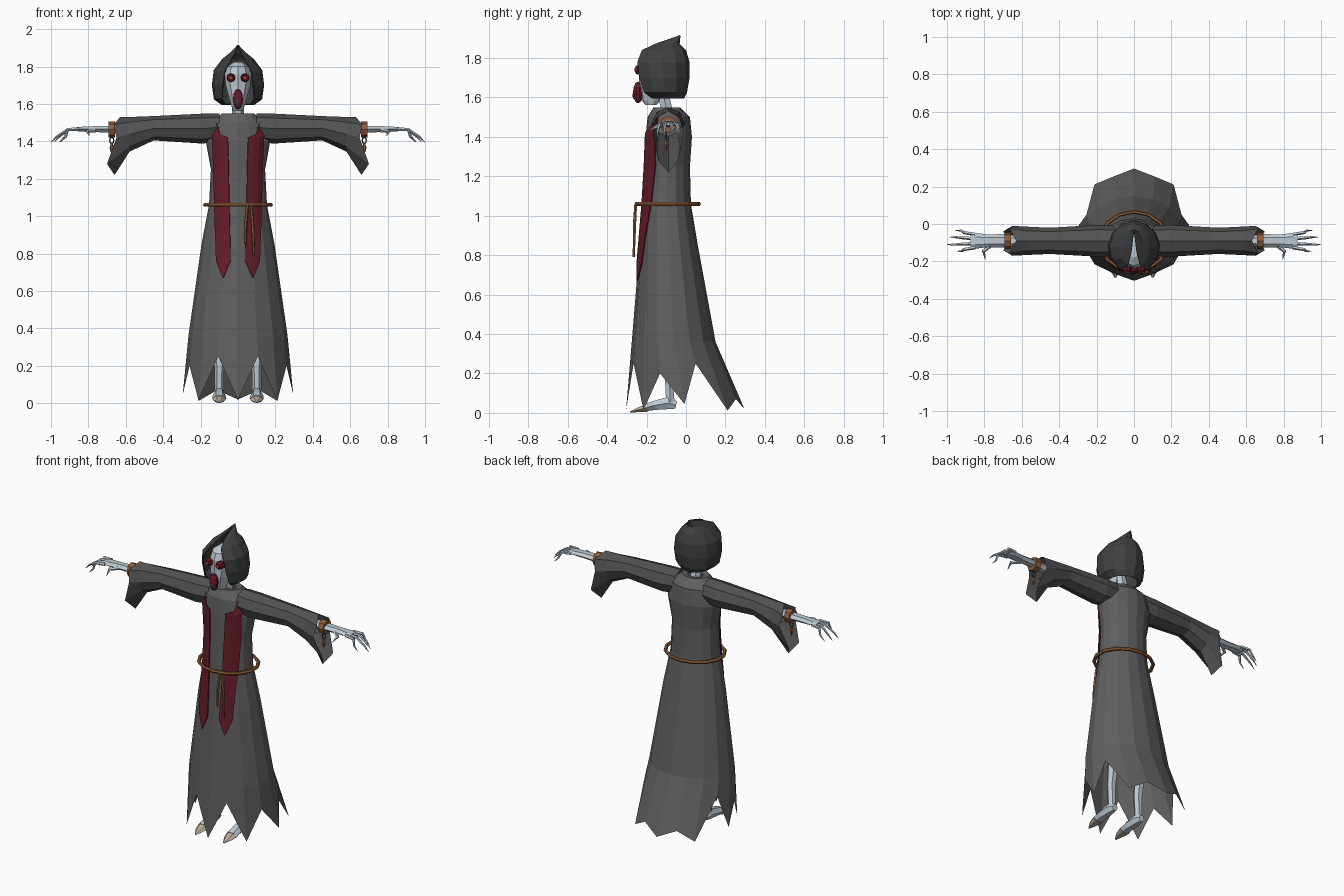
import bpy, bmesh
from math import sin, cos, pi, radians
from mathutils import Vector

if "Cube" in bpy.data.objects:
    bpy.data.objects.remove(bpy.data.objects["Cube"])


def material(name, r, g, b):
    m = bpy.data.materials.new(name)
    m.use_nodes = True
    m.diffuse_color = (r, g, b, 1)
    m.node_tree.nodes["Principled BSDF"].inputs["Base Color"].default_value = (r, g, b, 1)
    return m


ROBE = material("robe grey", .115, .115, .118)
SLEEVE = material("sleeve grey", .085, .085, .087)
HOOD = material("hood charcoal", .05, .051, .052)
CLOTH = material("dark red cloth", .13, .012, .022)
BONE = material("pale blue bone", .5, .58, .64)
CLAW = material("beige claw", .5, .42, .32)
LEATHER = material("brown leather", .28, .11, .04)
MASK = material("mask red", .14, .01, .02)
EMBER = material("ember lens", .4, .07, .025)
IRON = material("dark iron", .08, .07, .06)


def make(name, bm, mat, thickness=0):
    bmesh.ops.recalc_face_normals(bm, faces=bm.faces)
    mesh = bpy.data.meshes.new(name)
    bm.to_mesh(mesh)
    bm.free()
    mesh.materials.append(mat)
    ob = bpy.data.objects.new(name, mesh)
    bpy.context.collection.objects.link(ob)
    if thickness:
        mod = ob.modifiers.new("thickness", "SOLIDIFY")
        mod.thickness = thickness
        mod.offset = -1
    return ob


def loft(name, rings, mat, closed=True, caps=True, thickness=0, side=1):
    """Skin a list of equal point rows; side=-1 mirrors in x."""
    bm = bmesh.new()
    rows = [[bm.verts.new((p[0] * side, p[1], p[2])) for p in r] for r in rings]
    n = len(rows[0])
    for a, b in zip(rows, rows[1:]):
        for i in range(n if closed else n - 1):
            j = (i + 1) % n
            bm.faces.new((a[i], a[j], b[j], b[i]))
    if caps:
        bm.faces.new(rows[0])
        bm.faces.new(rows[-1])
    return make(name, bm, mat, thickness)


def tube(name, path, radii, mat, sides=6, side=1, ref=(0, 0, 1)):
    """Sweep an oval (wide, thick) along a path."""
    path = [Vector(p) for p in path]
    rings = []
    for i, p in enumerate(path):
        t = path[min(i + 1, len(path) - 1)] - path[max(i - 1, 0)]
        u = t.cross(Vector(ref)).normalized()
        v = u.cross(t).normalized()
        w, h = radii[i] if isinstance(radii[i], tuple) else (radii[i], radii[i])
        rings.append([p + u * w * cos(2 * pi * k / sides) + v * h * sin(2 * pi * k / sides)
                      for k in range(sides)])
    return loft(name, rings, mat, side=side)


def oval(z, hx, front, back, angles):
    """Horizontal oval; angle 0 faces the front."""
    yc, hy = (front + back) / 2, (back - front) / 2
    return [Vector((hx * sin(a), yc - hy * cos(a), z)) for a in angles]


def turn(n):
    return [2 * pi * k / n for k in range(n)]


def torus(name, centre, radius, thick, mat, scale=(1, 1, 1), n=16, upright=False):
    rings = []
    for a in turn(n):
        ring = []
        for b in turn(6):
            r = radius + thick * cos(b)
            p = Vector((r * sin(a) * scale[0], r * cos(a) * scale[1], thick * sin(b) * scale[2]))
            if upright:
                p = Vector((p.x, p.z, p.y))
            ring.append(p + Vector(centre))
        rings.append(ring)
    return loft(name, rings + rings[:1], mat, caps=False)


def ball(name, centre, scale, mat):
    bm = bmesh.new()
    bmesh.ops.create_uvsphere(bm, u_segments=10, v_segments=6, radius=1)
    bmesh.ops.scale(bm, vec=scale, verts=bm.verts)
    bmesh.ops.translate(bm, vec=centre, verts=bm.verts)
    return make(name, bm, mat)


# Robe: height, half width, front, back
BODY = [(1.545, .05, -.13, -.06), (1.55, .085, -.165, -.03), (1.5, .14, -.195, .02),
        (1.4, .172, -.205, .03), (1.25, .145, -.21, .02), (1.06, .155, -.22, .025),
        (.85, .195, -.235, .06), (.36, .265, -.275, .15)]
HEM = [.015, .25, .015, .2, .045, .25, .012, .07, .02]
rings = [oval(*s, turn(16)) for s in BODY]
tips = oval(0, .3, -.305, .305, turn(16))
hem = []
for k, (top, tip) in enumerate(zip(rings[-1], tips)):
    z = HEM[min(k, 16 - k)]
    hem.append(top.lerp(tip, 1 - z / .36))
loft("robe", rings + [hem], ROBE, caps=False)


def robe_front(x, z):
    """Front depth of the robe at a given place."""
    for a, b in zip(BODY[1:], BODY[2:]):
        if b[0] <= z <= a[0]:
            t = (a[0] - z) / (a[0] - b[0])
            hx, f, k = [p + (q - p) * t for p, q in zip(a[1:], b[1:])]
            s = min(abs(x) / hx, .9)
            return (f + k) / 2 - (k - f) / 2 * (1 - s * s) ** .5


# Red stole strips: height, inner x, outer x
STOLE = [(1.5, .115, .14), (1.44, .1, .142), (1.42, .055, .14), (1.25, .05, .133),
         (1.06, .047, .128), (.9, .043, .123), (.76, .04, .118), (.67, .079, .083)]
for side, label in ((1, "left"), (-1, "right")):
    rows = []
    for z, a, b in STOLE:
        xs = [a + (b - a) * t for t in (0, .35, .7, 1)]
        rows.append([(x, robe_front(x, z) - .012, z) for x in xs])
    loft(label + "_stole", rows, CLOTH, closed=False, caps=False, thickness=.006, side=side)

# Rope belt with hanging ends
torus("belt", (0, -.093, 1.06), .17, .011, LEATHER, scale=(1.06, .93, 1), n=14)
tube("belt_end_long", [(.07, -.255, 1.06), (.08, -.262, .93), (.085, -.265, .79)],
     [.008, .009, .006], LEATHER, ref=(0, 1, 0))
tube("belt_end_short", [(.05, -.255, 1.06), (.04, -.262, .95), (.038, -.262, .85)],
     [.008, .009, .006], LEATHER, ref=(0, 1, 0))

# Hood: open at the front, parted up to the peak
HOODS = [(1.595, .09, -.21, -.01, 50), (1.625, .13, -.245, .005, 42), (1.7, .14, -.265, .018, 36),
         (1.78, .13, -.27, .018, 33), (1.84, .085, -.235, 0, 25), (1.872, .045, -.16, -.032, 20),
         (1.915, .003, -.033, -.028, 10)]
rows = []
for z, hx, front, back, gap in HOODS:
    g = radians(gap)
    rows.append(oval(z, hx, front, back, [g + (2 * pi - 2 * g) * k / 10 for k in range(11)]))
loft("hood", rows, HOOD, closed=False, caps=False, thickness=.006)

# Skull and neck
SKULL = [(1.562, .028, -.205, -.15), (1.585, .036, -.225, -.13), (1.65, .055, -.237, -.1),
         (1.7, .07, -.238, -.06), (1.76, .074, -.24, -.04), (1.8, .06, -.225, -.06),
         (1.825, .022, -.18, -.1)]
loft("skull", [oval(*s, turn(10)) for s in SKULL], BONE)
tube("neck", [(0, -.09, 1.5), (0, -.12, 1.64)], [.035, .03], BONE, ref=(0, 1, 0))

# Mouthpiece
ball("mouthpiece", (0, -.243, 1.625), (.028, .026, .055), MASK)
ball("mouth_hole", (0, -.263, 1.61), (.011, .008, .02), HOOD)

# Drooping cuff edge of the sleeve: x, y offset, height
CUFF = [(.63, 0, 1.53), (.665, .065, 1.49), (.65, .08, 1.42), (.7, .05, 1.28), (.66, 0, 1.22)]
FINGERS = [(-.036, -.055, .95), (-.013, -.02, 1), (.012, .02, .985), (.035, .055, .955)]
MID = -.09

for side, label in ((1, "left"), (-1, "right")):
    # Goggle eyes
    x, y, z = side * .038, -.215, 1.74
    tube(label + "_goggle", [(x, y, z), (x, y - .03, z), (x, y - .042, z)],
         [.024, .024, .018], MASK, sides=8)
    tube(label + "_lens", [(x, y - .04, z), (x, y - .046, z)], [.012, .009], EMBER, sides=8)

    # Sleeve
    rows = []
    for x, top, low, hy in ((.1, 1.55, 1.4, .08), (.19, 1.548, 1.388, .085),
                            (.45, 1.535, 1.405, .07), (.58, 1.53, 1.345, .076)):
        rows.append([(x, MID + hy * sin(a), (top + low) / 2 + (top - low) / 2 * cos(a))
                     for a in turn(8)])
    cuff = [(x, MID + o, z) for x, o, z in CUFF]
    cuff += [(x, MID - o, z) for x, o, z in CUFF[3:0:-1]]
    loft(label + "_sleeve", rows + [cuff], SLEEVE, caps=False, side=side)

    # Forearm and palm
    tube(label + "_hand", [(x, MID, 1.465) for x in (.4, .62, .7, .78, .85, .875)],
         [(.03, .028), (.028, .025), (.036, .02), (.034, .018), (.042, .014), (.036, .009)],
         BONE, side=side)
    # Fingers and thumb
    for i, (base, tip, reach) in enumerate(FINGERS):
        mid = (base + tip) / 2
        tube(f"{label}_finger_{i + 1}",
             [(.85, MID + base, 1.466), (.91, MID + mid, 1.463),
              (reach - .03, MID + tip, 1.425), (reach, MID + tip, 1.395)],
             [.01, .009, .006, .001], BONE, sides=5, side=side)
    tube(label + "_thumb", [(.76, -.11, 1.46), (.805, -.145, 1.455), (.795, -.19, 1.43)],
         [.012, .01, .001], BONE, sides=5, side=side)

    # Shackle with hanging link and drop
    tube(label + "_shackle", [(.657, MID, 1.463), (.693, MID, 1.463)], [.043, .043],
         LEATHER, sides=8, side=side)
    torus(label + "_chain_link", (side * .675, MID - .01, 1.405), .014, .004, IRON,
          scale=(.8, 1.2, 1), n=8, upright=True)
    tube(label + "_chain_drop", [(.675, MID - .01, 1.392), (.675, MID - .01, 1.365),
                                 (.675, MID - .01, 1.335)],
         [.004, .012, .003], LEATHER, side=side, ref=(0, 1, 0))

    # Leg, foot and claw
    x = .1
    tube(label + "_leg", [(x, -.06, .85), (x, -.05, .48), (x, -.085, .2), (x, -.08, .05)],
         [.05, .04, .027, .024], BONE, side=side, ref=(0, 1, 0))
    tube(label + "_foot", [(x, -.05, .04), (x, -.09, .05), (x, -.16, .038), (x, -.21, .025)],
         [(.018, .022), (.028, .036), (.036, .027), (.036, .02)], BONE, side=side)
    tube(label + "_toe_claw", [(x, -.2, .024), (x, -.24, .016), (x, -.285, .004)],
         [(.039, .022), (.03, .014), (.006, .003)], CLAW, side=side)
